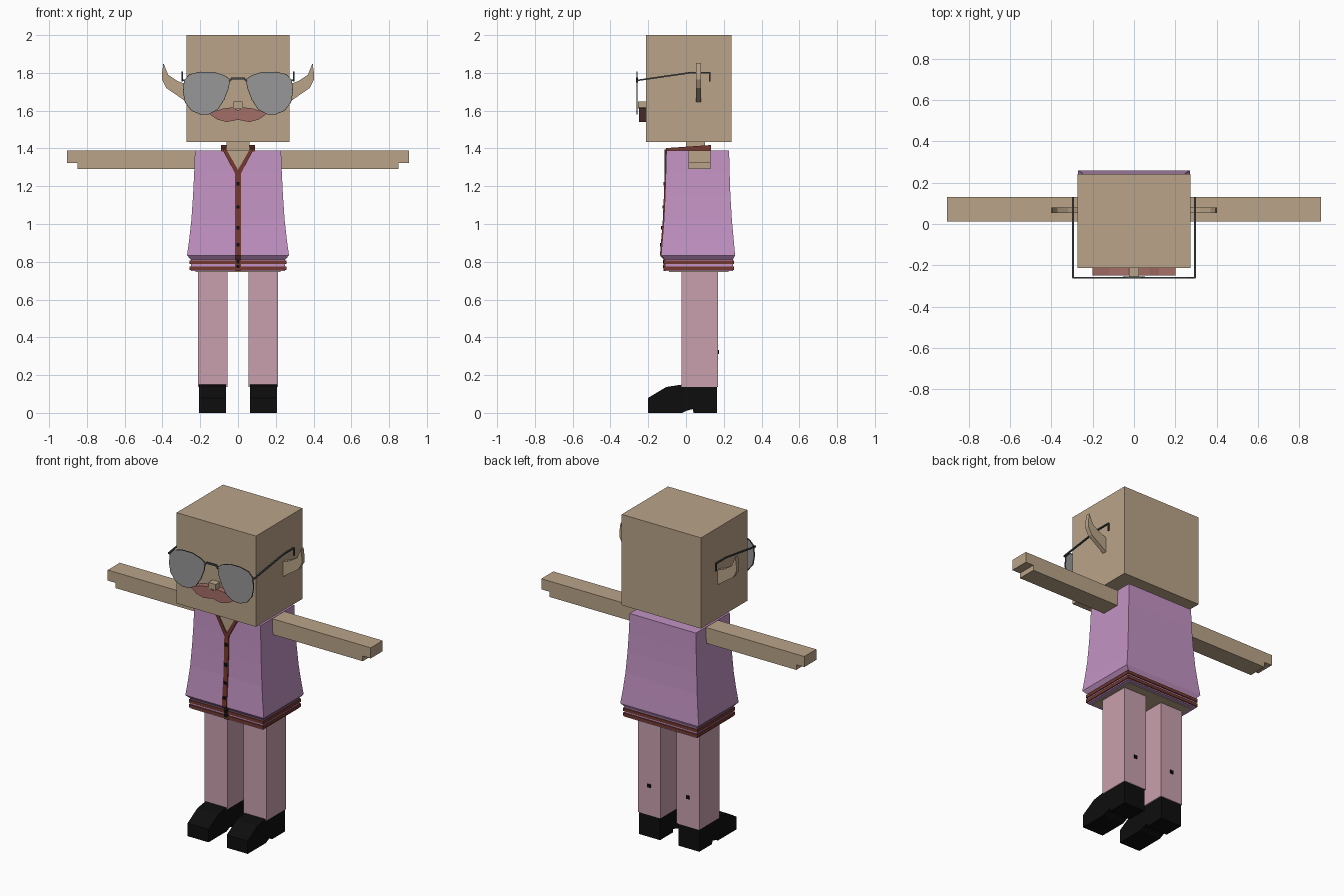
import bpy, bmesh
from mathutils import Vector

cube = bpy.data.objects.get("Cube")
if cube:
    bpy.data.objects.remove(cube, do_unlink=True)


def material(name, hexcode):
    rgb = [int(hexcode[i:i + 2], 16) / 255 for i in (0, 2, 4)]
    col = [c / 12.92 if c < 0.04 else ((c + 0.055) / 1.055) ** 2.4 for c in rgb] + [1]
    m = bpy.data.materials.new(name)
    m.use_nodes = True
    m.diffuse_color = col
    m.node_tree.nodes["Principled BSDF"].inputs["Base Color"].default_value = col
    return m


skin = material("tan skin", "BAA488")
purple = material("purple shirt", "C393C4")
pink = material("pink trousers", "CAA0AD")
trim = material("red brown trim", "75392F")
whisker = material("dusty red moustache", "A56E67")
black = material("black", "0D0D0D")
grey = material("grey lens", "979797")
wire = material("dark wire", "46484A")


def finish(name, bm, mat):
    bmesh.ops.recalc_face_normals(bm, faces=bm.faces)
    me = bpy.data.meshes.new(name)
    bm.to_mesh(me)
    bm.free()
    me.materials.append(mat)
    ob = bpy.data.objects.new(name, me)
    bpy.context.collection.objects.link(ob)
    return ob


def loft(name, rings, mat):
    """Closed solid through rings with equal point counts."""
    bm = bmesh.new()
    vs = [[bm.verts.new(p) for p in ring] for ring in rings]
    n = len(vs[0])
    for a, b in zip(vs, vs[1:]):
        for i in range(n):
            j = (i + 1) % n
            bm.faces.new((a[i], a[j], b[j], b[i]))
    bm.faces.new(vs[0][::-1])
    bm.faces.new(vs[-1])
    return finish(name, bm, mat)


def rect(x0, x1, y0, y1, z):
    return [(x0, y0, z), (x1, y0, z), (x1, y1, z), (x0, y1, z)]


def box(name, x0, x1, y0, y1, z0, z1, mat):
    return loft(name, [rect(x0, x1, y0, y1, z0), rect(x0, x1, y0, y1, z1)], mat)


def plate(name, pts, y0, y1, mat):
    """Front-facing (x, z) outline given depth along y."""
    return loft(name, [[(x, y, z) for x, z in pts] for y in (y0, y1)], mat)


def rods(name, pts, r, mat, closed=False):
    """Thin square wire along a path."""
    bm = bmesh.new()
    pts = [Vector(p) for p in pts]
    for a, b in zip(pts, pts[1:] + pts[:1] if closed else pts[1:]):
        d = b - a
        made = bmesh.ops.create_cube(bm, size=1)["verts"]
        q = d.to_track_quat('Z', 'Y')
        for v in made:
            v.co = (a + b) / 2 + q @ Vector((v.co.x * 2 * r, v.co.y * 2 * r, v.co.z * (d.length + r)))
    return finish(name, bm, mat)


# Head, neck and nose
box("head", -0.273, 0.273, -0.213, 0.242, 1.435, 2.0, skin)
box("neck", -0.06, 0.06, 0.0, 0.1, 1.36, 1.44, skin)
box("nose", -0.025, 0.025, -0.255, -0.21, 1.612, 1.648, skin)

# Moustache
half = [(0.03, 1.617), (0.075, 1.612), (0.12, 1.598), (0.2, 1.615),
        (0.155, 1.585), (0.11, 1.553), (0.06, 1.54)]
plate("moustache", [(0, 1.602)] + half + [(0, 1.552)]
      + [(-x, z) for x, z in reversed(half)], -0.25, -0.21, whisker)

# Shirt: (height, half width, front y, back y)
body = [(0.75, 0.25, -0.112, 0.248), (0.812, 0.25, -0.112, 0.248),
        (0.834, 0.27, -0.132, 0.26), (0.92, 0.258, -0.125, 0.252),
        (1.02, 0.247, -0.117, 0.243), (1.15, 0.238, -0.111, 0.235),
        (1.27, 0.232, -0.107, 0.231), (1.39, 0.228, -0.104, 0.228)]
loft("shirt", [rect(-w, w, f, b, z) for z, w, f, b in body], purple)
box("body_underside", -0.225, 0.225, -0.09, 0.225, 0.746, 0.752, skin)

# Hem stripes
for i, z in enumerate((0.757, 0.787)):
    box(f"hem_stripe_{i + 1}", -0.256, 0.256, -0.118, 0.254, z, z + 0.019, trim)

# Front placket follows the shirt, with buttons on it
loft("placket", [rect(-0.015, 0.015, f - 0.006, f + 0.01, z) for z, w, f, b in body[:-1]], trim)
for i, z in enumerate((0.775, 0.8, 0.89, 0.98, 1.09, 1.213)):
    for lo, hi in zip(body, body[1:]):
        if lo[0] <= z <= hi[0]:
            y = lo[2] + (hi[2] - lo[2]) * (z - lo[0]) / (hi[0] - lo[0])
    box(f"button_{i + 1}", -0.009, 0.009, y - 0.011, y, z - 0.009, z + 0.009, black)

# Open neckline and collar
plate("neckline", [(-0.07, 1.392), (0, 1.27), (0.07, 1.392)], -0.109, -0.1, skin)
box("collar_back", -0.09, 0.09, 0.105, 0.132, 1.385, 1.415, trim)

# Aviator lens outline
lens = [(0.045, 1.765), (0.075, 1.785), (0.13, 1.803), (0.2, 1.803), (0.255, 1.79),
        (0.283, 1.76), (0.288, 1.7), (0.278, 1.645), (0.245, 1.602), (0.2, 1.583),
        (0.155, 1.583), (0.11, 1.607), (0.075, 1.66), (0.052, 1.72)]
ear = [(0.265, 1.64), (0.3, 1.665), (0.38, 1.72), (0.403, 1.765), (0.402, 1.8),
       (0.395, 1.852), (0.37, 1.79), (0.32, 1.757), (0.265, 1.735)]
shoe = [(-0.2, 0), (-0.2, 0.08), (-0.105, 0.137), (-0.02, 0.15), (0.0, 0.143), (0.165, 0.143),
        (0.165, 0), (0.04, 0), (0.035, 0.02), (0.005, 0.012), (-0.02, 0)]
arm = [(0.2, 1.29), (0.85, 1.29), (0.85, 1.322), (0.905, 1.322), (0.905, 1.388), (0.2, 1.388)]

# Paired parts
for side, s in (("left", 1), ("right", -1)):
    def flip(pts):
        return [(s * x, z) for x, z in pts]

    plate(side + "_arm", flip(arm), 0.012, 0.13, skin)
    plate(side + "_ear", flip(ear), 0.053, 0.08, skin)
    plate(side + "_neckline_trim", flip([(0.062, 1.395), (0.0, 1.287), (0.0, 1.255), (0.014, 1.265),
                                         (0.083, 1.395)]), -0.114, -0.1, trim)
    loft(side + "_collar", [[(s * x, -0.105, 1.385), (s * x, -0.105, 1.402),
                             (s * x, 0.132, 1.418), (s * x, 0.132, 1.385)]
                            for x in (0.06, 0.09)], trim)

    # Glasses
    plate(side + "_lens", flip(lens), -0.263, -0.258, grey)
    rods(side + "_lens_rim", [(x, -0.26, z) for x, z in flip(lens)], 0.003, wire, True)
    rods(side + "_temple", [(s * x, y, z) for x, y, z in (
        (0.283, -0.26, 1.76), (0.295, -0.26, 1.76), (0.295, 0.03, 1.802),
        (0.295, 0.127, 1.802), (0.295, 0.127, 1.757))], 0.004, wire)

    # Legs with a small patch behind, and shoes
    a, b = sorted((s * 0.055, s * 0.212))
    box(side + "_leg", a, b, -0.025, 0.17, 0.138, 0.76, pink)
    c = (a + b) / 2
    box(side + "_leg_patch", c - 0.01, c + 0.01, 0.168, 0.176, 0.312, 0.332, black)
    loft(side + "_shoe", [[(s * x, y, z) for y, z in shoe] for x in (0.063, 0.207)], black)

rods("glasses_bridge", [(-0.047, -0.26, 1.755), (-0.032, -0.26, 1.771),
                        (0.032, -0.26, 1.771), (0.047, -0.26, 1.755)], 0.005, wire)
